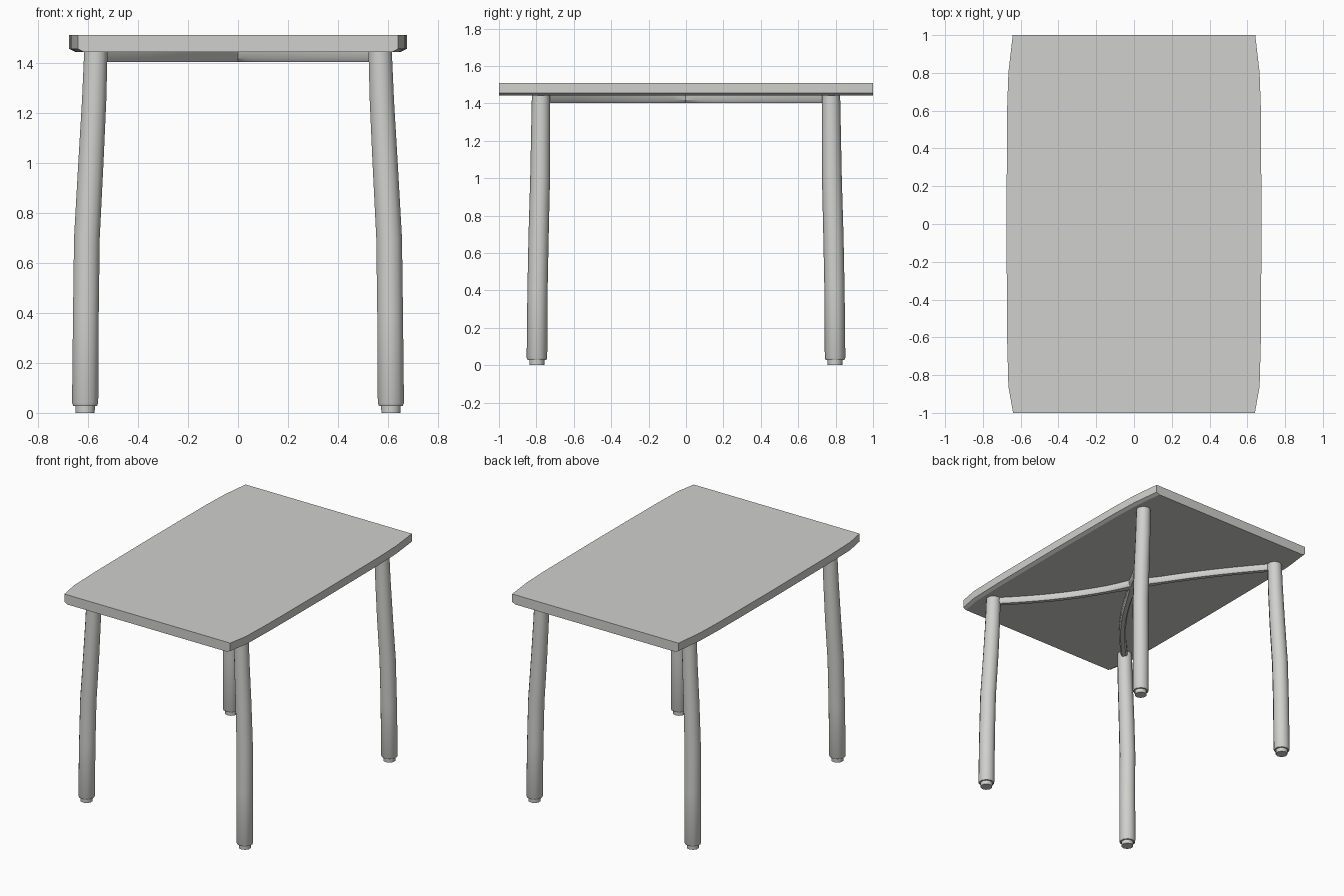
import bpy, bmesh, math
from mathutils import Vector

if "Cube" in bpy.data.objects:
    bpy.data.objects.remove(bpy.data.objects["Cube"])

grey = bpy.data.materials.new("plain grey")
grey.diffuse_color = (0.63, 0.63, 0.61, 1)
grey.use_nodes = True
grey.node_tree.nodes["Principled BSDF"].inputs["Base Color"].default_value = grey.diffuse_color


def loft(name, rings, angle=25):
    """Skin a list of closed rings and cap both ends."""
    bm = bmesh.new()
    rows = [[bm.verts.new(p) for p in ring] for ring in rings]
    n = len(rows[0])
    for a, b in zip(rows, rows[1:]):
        for i in range(n):
            j = (i + 1) % n
            bm.faces.new((a[i], a[j], b[j], b[i]))
    bm.faces.new(rows[0])
    bm.faces.new(rows[-1])
    bmesh.ops.recalc_face_normals(bm, faces=bm.faces)
    mesh = bpy.data.meshes.new(name)
    bm.to_mesh(mesh)
    bm.free()
    mesh.materials.append(grey)
    obj = bpy.data.objects.new(name, mesh)
    bpy.context.collection.objects.link(obj)
    bpy.ops.object.select_all(action='DESELECT')
    obj.select_set(True)
    bpy.context.view_layer.objects.active = obj
    bpy.ops.object.shade_smooth_by_angle(angle=math.radians(angle))
    return obj


# Tabletop: slightly bowed long sides, clipped corners, eased lower edge
side = [(0.64, -1), (0.665, -0.86), (0.672, -0.6), (0.675, 0),
        (0.672, 0.6), (0.665, 0.8), (0.642, 1)]
outline = side + [(-x, y) for x, y in reversed(side)]
loft("tabletop", [[(x * s, y, z) for x, y in outline]
                  for s, z in ((0.965, 1.443), (1, 1.455), (1, 1.51))])

# Legs: x centre, y centre, z, radius; the last steps form the small foot
leg_path = [(0.568, 0.775, 1.45, 0.049), (0.575, 0.777, 1.25, 0.051),
            (0.588, 0.78, 1.0, 0.053), (0.604, 0.788, 0.7, 0.054),
            (0.608, 0.794, 0.4, 0.054), (0.611, 0.797, 0.04, 0.055),
            (0.611, 0.797, 0.028, 0.050), (0.611, 0.797, 0.027, 0.041),
            (0.611, 0.797, 0.0, 0.040)]
SIDES = 10
for end, sy in (("front", -1), ("back", 1)):
    for hand, sx in (("left", -1), ("right", 1)):
        rings = [[(sx * (x + r * math.cos(2 * math.pi * (i + 0.5) / SIDES)),
                   sy * (y + r * math.sin(2 * math.pi * (i + 0.5) / SIDES)), z)
                  for i in range(SIDES)] for x, y, z, r in leg_path]
        loft(f"{end}_{hand}_leg", rings, 40)

        # Brace arm: curves from the centre of the underside to the leg
        tip = Vector((sx * 0.568, sy * 0.775, 0))
        along = tip.normalized()
        across = Vector((-along.y, along.x, 0))
        bow = (0.04 if sy < 0 else 0.02) * (1 if across.x * sx < 0 else -1)
        rings = []
        for k in range(11):
            t = k / 10
            c = tip * t + across * bow * math.sin(math.pi * t)
            w = 0.022 + 0.016 * max(0, 1 - t * 6)   # flares into the joint
            rings.append([c + across * u * w + Vector((0, 0, z)) for u, z in
                          ((-1, 1.447), (-1, 1.418), (-0.6, 1.403),
                           (0.6, 1.403), (1, 1.418), (1, 1.447))])
        loft(f"{end}_{hand}_brace", rings, 40)
